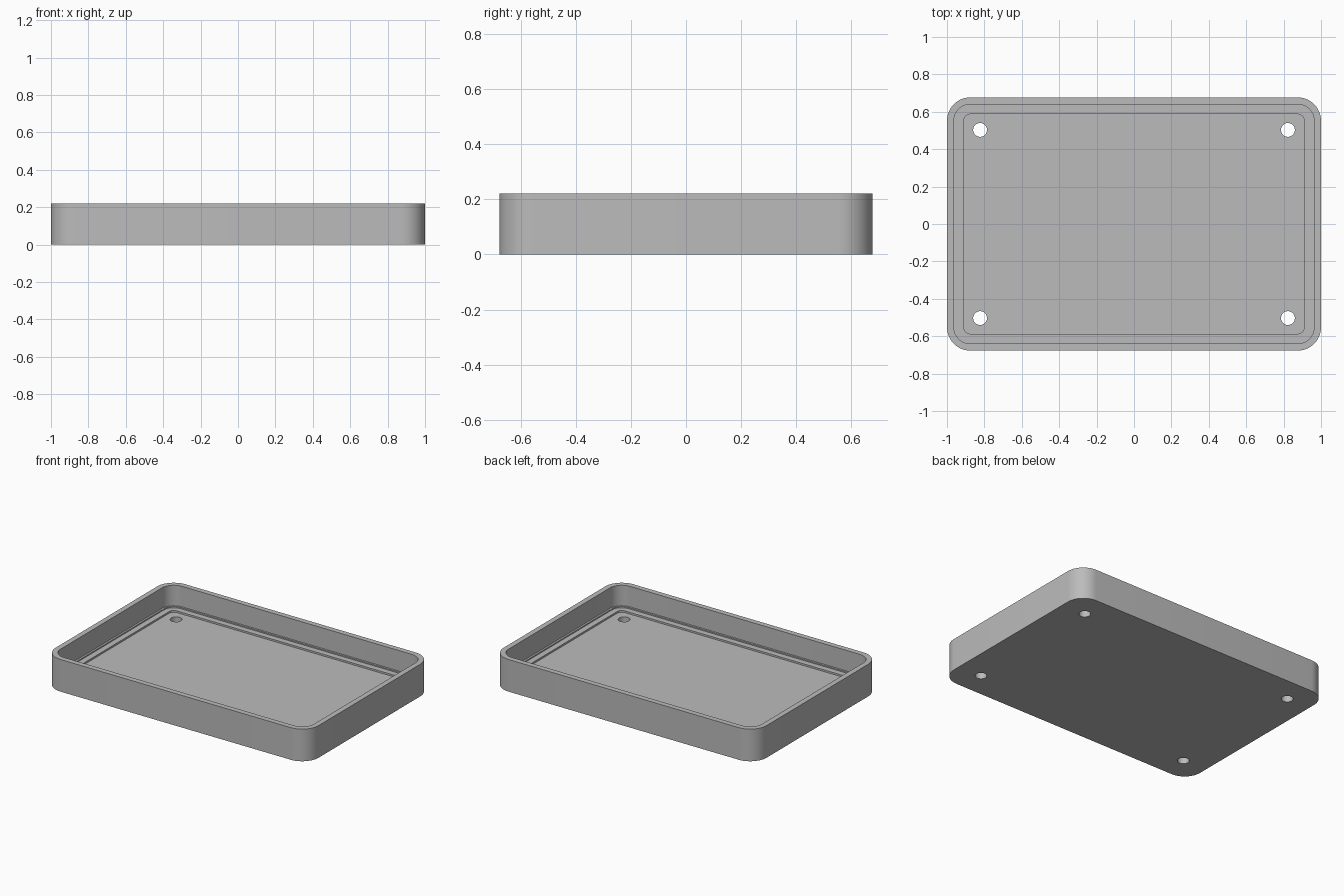
import bpy
import bmesh
import math

cube = bpy.data.objects.get("Cube")
if cube:
    bpy.data.objects.remove(cube, do_unlink=True)

HALF_X, HALF_Y, HEIGHT = 1.0, 0.677, 0.221
RADIUS, CORNER_STEPS = 0.125, 12
FLOOR = 0.06

grey = bpy.data.materials.new("plain grey")
grey.use_nodes = True
colour = (0.5, 0.5, 0.5, 1)
grey.diffuse_color = colour
grey.node_tree.nodes["Principled BSDF"].inputs["Base Color"].default_value = colour


def rounded_loop(bm, inset, z):
    """Ring of vertices around a rounded rectangle, inset from the outer wall."""
    ring = []
    r = RADIUS - inset
    for quarter, (sx, sy) in enumerate([(1, 1), (-1, 1), (-1, -1), (1, -1)]):
        for i in range(CORNER_STEPS + 1):
            a = math.pi / 2 * (quarter + i / CORNER_STEPS)
            ring.append(bm.verts.new((sx * (HALF_X - RADIUS) + r * math.cos(a),
                                      sy * (HALF_Y - RADIUS) + r * math.sin(a), z)))
    return ring


# Tray: outer wall, rim, inner wall and two low ledges down to the floor
profile = [(0, 0), (0, HEIGHT), (0.037, HEIGHT), (0.037, 0.08),
           (0.05, 0.08), (0.05, 0.072), (0.09, 0.072), (0.09, FLOOR)]
bm = bmesh.new()
rings = [rounded_loop(bm, inset, z) for inset, z in profile]
for low, high in zip(rings, rings[1:]):
    for i in range(len(low)):
        j = (i + 1) % len(low)
        bm.faces.new((low[i], low[j], high[j], high[i]))
bm.faces.new(rings[0][::-1])
bm.faces.new(rings[-1])
bmesh.ops.recalc_face_normals(bm, faces=bm.faces)
mesh = bpy.data.meshes.new("tray")
bm.to_mesh(mesh)
bm.free()
mesh.materials.append(grey)
tray = bpy.data.objects.new("tray", mesh)
bpy.context.collection.objects.link(tray)

# Screw holes through the floor near each corner
for sx in (-1, 1):
    for sy in (-1, 1):
        bpy.ops.mesh.primitive_cylinder_add(vertices=32, radius=0.037, depth=0.3,
                                            location=(sx * 0.823, sy * 0.503, 0.03))
        cutter = bpy.context.object
        cutter.name = "hole_cutter"
        cutter.hide_render = True
        cutter.data.materials.append(grey)
        bpy.context.view_layer.objects.active = tray
        cut = tray.modifiers.new("screw_hole", "BOOLEAN")
        cut.operation = "DIFFERENCE"
        cut.solver = "EXACT"
        cut.object = cutter
        bpy.ops.object.modifier_apply(modifier=cut.name)
        bpy.data.objects.remove(cutter, do_unlink=True)

# Smooth the rounded corners and keep the edges crisp
bpy.ops.object.select_all(action="DESELECT")
tray.select_set(True)
bpy.context.view_layer.objects.active = tray
bpy.ops.object.shade_smooth_by_angle(angle=math.radians(30))
